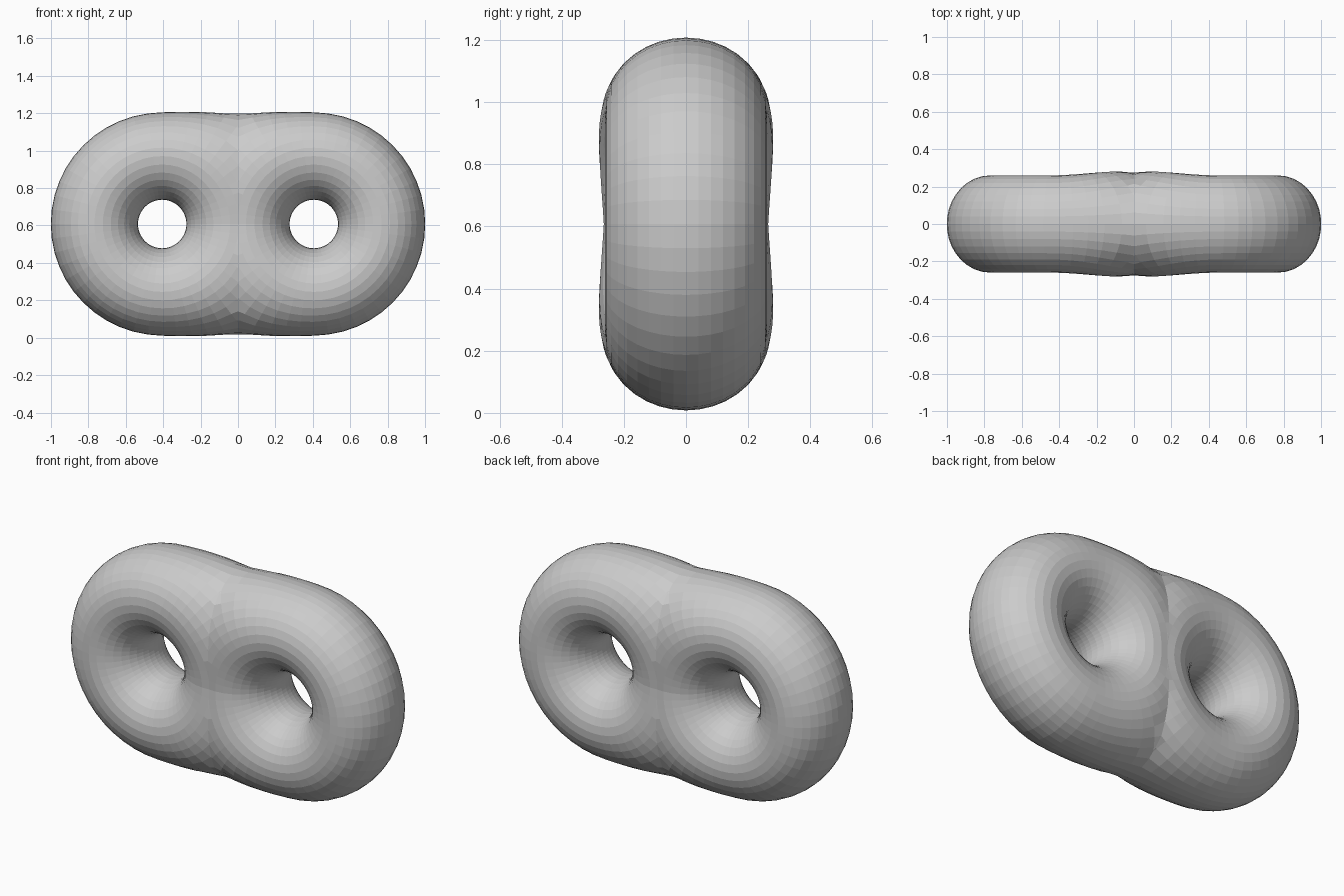
import bpy, bmesh
from math import sin, cos, pi, sqrt, hypot

if "Cube" in bpy.data.objects:
    bpy.data.objects.remove(bpy.data.objects["Cube"])

CX, CZ = 0.405, 0.608      # hole centre (mirrored in x)
RING, TUBE, DEPTH = 0.363, 0.233, 0.26   # ring radius, tube radius, tube half depth
AROUND, SECTION = 48, 36


def field(x, y, z):
    """Negative inside one ring, softly swollen toward the middle seam."""
    x, z = abs(x), abs(z - CZ)
    d = hypot(x - CX, z) - RING
    ring = TUBE * (sqrt((d / TUBE) ** 2 + (y / DEPTH) ** 2) - 1)
    w = max(0.0, 1 - x / 0.45) ** 2
    return ring - w * (0.005 + 0.06 * z + 0.22 * z * z)


def surface_point(a, b):
    """Cast a ray from the tube's centre line out to the surface."""
    def at(t):
        rho = RING + t * cos(b)
        return CX + rho * cos(a), t * sin(b), CZ + rho * sin(a)
    hi = 0.7
    if cos(b) < 0:
        hi = min(hi, (RING - 0.02) / -cos(b))
    slope = cos(b) * cos(a)
    if slope < 0:                       # stop just past the seam
        hi = min(hi, (CX + RING * cos(a) + 0.12) / -slope)
    if field(*at(hi)) < 0:
        return at(hi)
    lo = 0.0
    for _ in range(30):
        mid = (lo + hi) / 2
        if field(*at(mid)) < 0:
            lo = mid
        else:
            hi = mid
    return at(lo)


# Right-hand ring as a grid around its tube
bm = bmesh.new()
grid = [[bm.verts.new(surface_point(2 * pi * i / AROUND, 2 * pi * j / SECTION))
         for j in range(SECTION)] for i in range(AROUND)]
for i in range(AROUND):
    for j in range(SECTION):
        k, m = (i + 1) % AROUND, (j + 1) % SECTION
        bm.faces.new((grid[i][j], grid[k][j], grid[k][m], grid[i][m]))

# Trim at the seam, then mirror and weld into one two-holed body
bmesh.ops.bisect_plane(bm, geom=bm.verts[:] + bm.edges[:] + bm.faces[:], dist=1e-4,
                       plane_co=(0, 0, 0), plane_no=(-1, 0, 0), clear_outer=True)
copy = bmesh.ops.duplicate(bm, geom=bm.verts[:] + bm.edges[:] + bm.faces[:])["geom"]
for v in copy:
    if isinstance(v, bmesh.types.BMVert):
        v.co.x = -v.co.x
bmesh.ops.remove_doubles(bm, verts=bm.verts[:], dist=0.001)
bmesh.ops.recalc_face_normals(bm, faces=bm.faces[:])

mesh = bpy.data.meshes.new("double_ring")
bm.to_mesh(mesh)
bm.free()
bpy.context.collection.objects.link(bpy.data.objects.new("double_ring", mesh))
